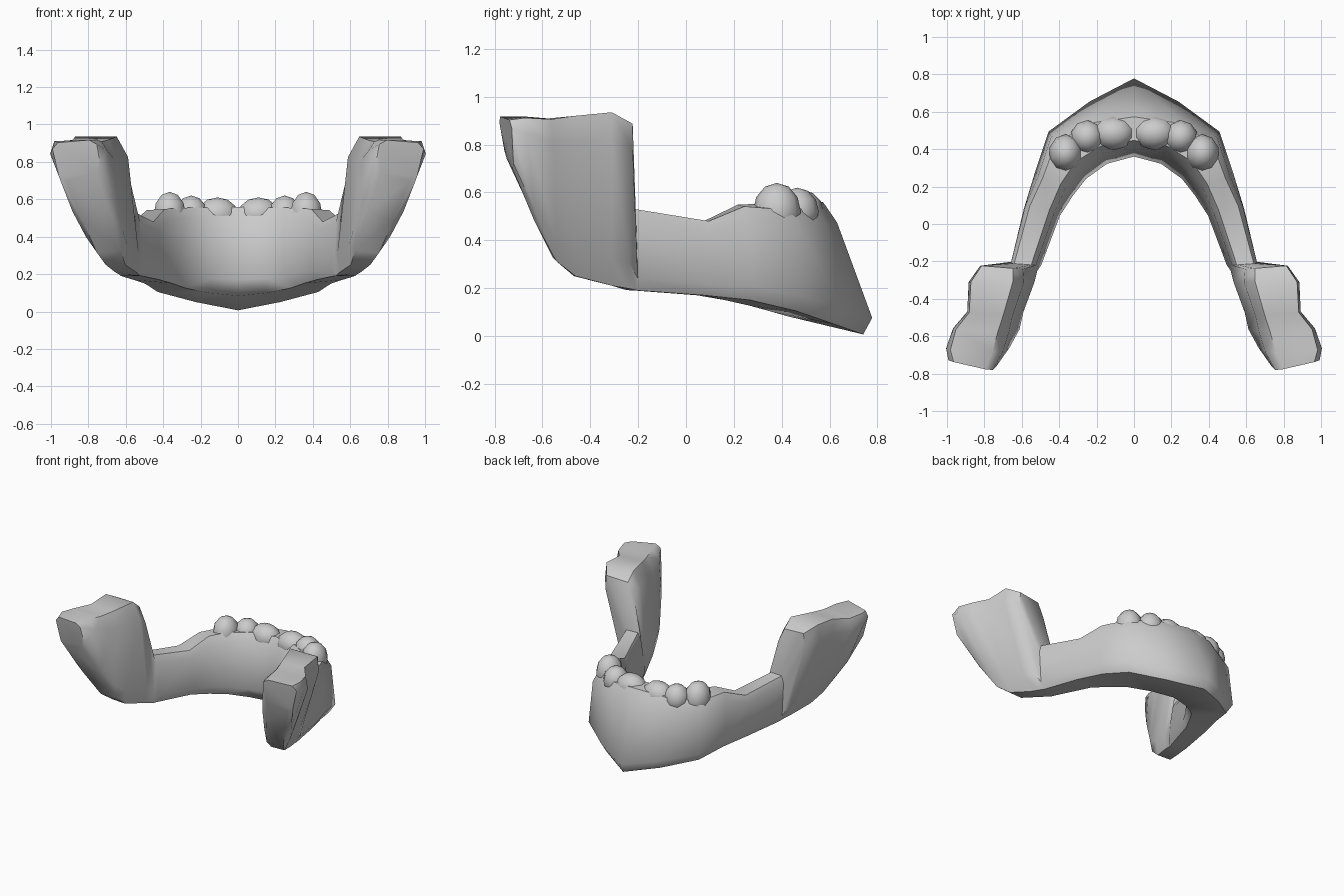
import bpy, bmesh
from math import radians
from mathutils import Vector

if "Cube" in bpy.data.objects:
    bpy.data.objects.remove(bpy.data.objects["Cube"])

CUT = 0.15  # how far each section corner is rounded off

# Section corners: inner bottom, outer bottom, outer top, inner top
BODY = [
    ((0, .35, .10), (0, .81, -.01), (0, .60, .56), (0, .42, .56)),
    ((.14, .31, .11), (.24, .67, .04), (.22, .57, .54), (.17, .39, .56)),
    ((.25, .23, .13), (.46, .50, .10), (.44, .46, .52), (.29, .31, .56)),
    ((.32, .14, .15), (.53, .29, .15), (.51, .25, .54), (.37, .21, .55)),
    ((.39, .04, .17), (.59, .08, .17), (.58, .10, .48), (.43, .07, .48)),
    ((.49, -.22, .19), (.65, -.20, .19), (.66, -.21, .53), (.53, -.22, .53)),
]
RAMUS = [
    ((.50, -.25, .19), (.66, -.24, .20), (.85, -.22, .89), (.61, -.24, .87)),
    ((.52, -.31, .21), (.68, -.31, .21), (.92, -.31, .935), (.60, -.31, .935)),
    ((.58, -.47, .25), (.73, -.46, .25), (.92, -.47, .92), (.66, -.49, .915)),
    ((.60, -.56, .33), (.78, -.54, .31), (1.00, -.56, .905), (.68, -.58, .91)),
    ((.66, -.66, .55), (.86, -.63, .47), (1.03, -.67, .91), (.71, -.69, .92)),
    ((.73, -.755, .75), (.95, -.72, .69), (1.00, -.73, .90), (.76, -.785, .92)),
]


def rounded_ring(corners):
    pts = [Vector(c) for c in corners]
    ring = []
    for i, p in enumerate(pts):
        ring.append(p.lerp(pts[i - 1], CUT))
        ring.append(p.lerp(pts[(i + 1) % 4], CUT))
    return ring


def finish(bm, name):
    bmesh.ops.recalc_face_normals(bm, faces=bm.faces)
    mesh = bpy.data.meshes.new(name)
    bm.to_mesh(mesh)
    bm.free()
    ob = bpy.data.objects.new(name, mesh)
    bpy.context.collection.objects.link(ob)
    mod = ob.modifiers.new("mirror", 'MIRROR')
    mod.merge_threshold = 0.001
    bpy.ops.object.select_all(action='DESELECT')
    ob.select_set(True)
    bpy.context.view_layer.objects.active = ob
    bpy.ops.object.shade_smooth_by_angle(angle=radians(50))
    return ob


# Jaw bone: loft from the chin to the rear joint, mirrored
bm = bmesh.new()
rings = [[bm.verts.new(p) for p in rounded_ring(s)] for s in BODY + RAMUS]
for a, b in zip(rings, rings[1:]):
    for i in range(8):
        j = (i + 1) % 8
        bm.faces.new((a[i], a[j], b[j], b[i]))
bm.faces.new(rings[-1])
finish(bm, "jaw_bone")

# Teeth: low rounded stubs set in the front rim
for name, loc, size in [
    ("inner_tooth", (.11, .485, .52), (.115, .09, .09)),
    ("middle_tooth", (.25, .465, .52), (.09, .09, .10)),
    ("outer_tooth", (.365, .38, .52), (.09, .10, .12)),
]:
    bm = bmesh.new()
    bmesh.ops.create_uvsphere(bm, u_segments=10, v_segments=6, radius=1)
    bmesh.ops.scale(bm, vec=size, verts=bm.verts)
    bmesh.ops.translate(bm, vec=loc, verts=bm.verts)
    finish(bm, name)
